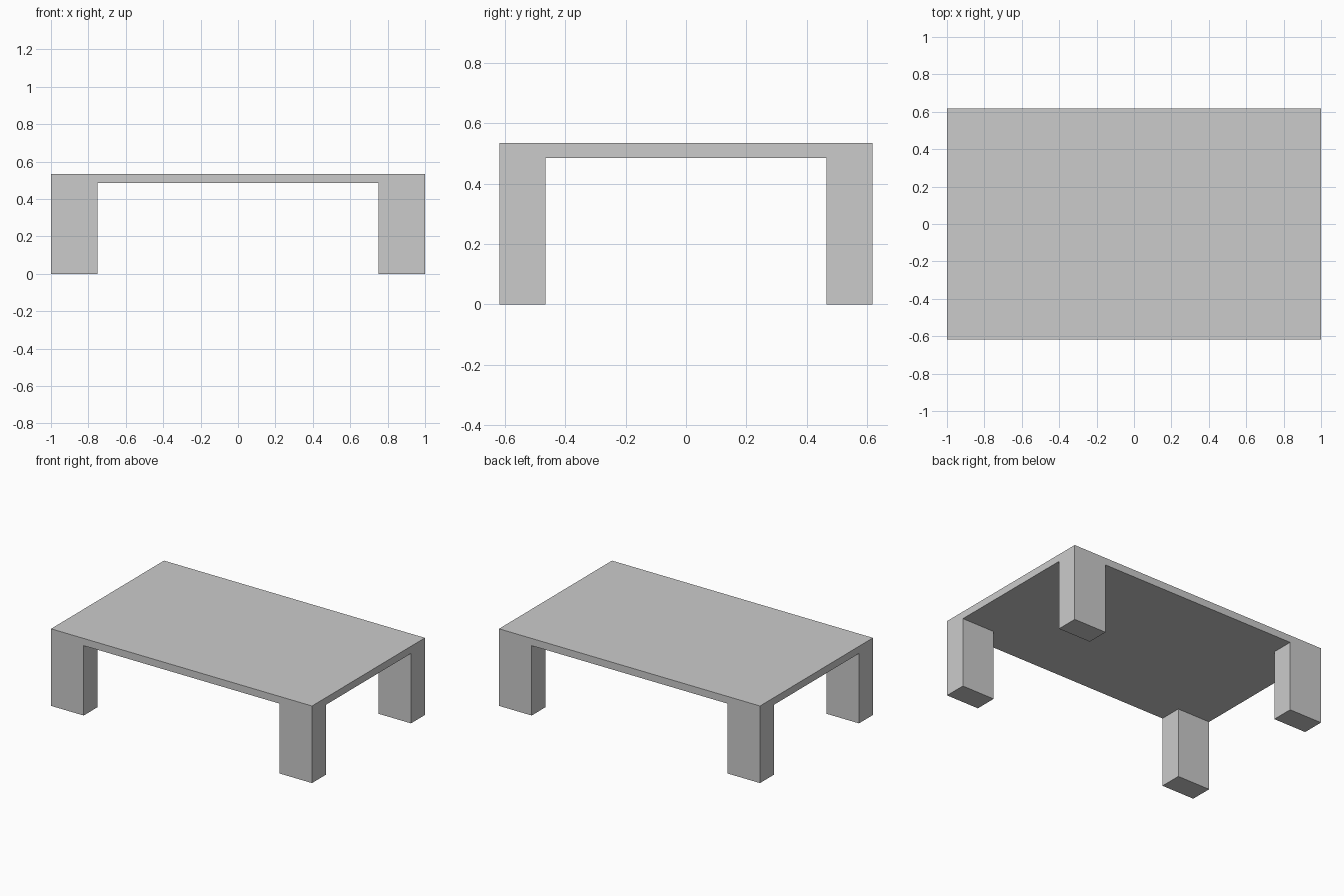
import bpy
import bmesh
from mathutils import Matrix, Vector

if "Cube" in bpy.data.objects:
    bpy.data.objects.remove(bpy.data.objects["Cube"])

HALF_X, HALF_Y, HEIGHT = 1.0, 0.618, 0.534   # overall half width, half depth, height
LEG_X, LEG_Y = 0.25, 0.153                   # leg cross-section
UNDERSIDE = 0.484                            # bottom of the tabletop


def box(name, lo, hi):
    """Box object spanning two opposite corners."""
    lo, hi = Vector(lo), Vector(hi)
    bm = bmesh.new()
    bmesh.ops.create_cube(
        bm, size=1,
        matrix=Matrix.Translation((lo + hi) / 2) @ Matrix.Diagonal((*(hi - lo), 1)))
    mesh = bpy.data.meshes.new(name)
    bm.to_mesh(mesh)
    bm.free()
    obj = bpy.data.objects.new(name, mesh)
    bpy.context.collection.objects.link(obj)
    return obj


# Thin rectangular slab
box("tabletop", (-HALF_X, -HALF_Y, UNDERSIDE), (HALF_X, HALF_Y, HEIGHT))

# One corner leg, flush with the slab edges, mirrored to all four corners
legs = box("legs", (HALF_X - LEG_X, HALF_Y - LEG_Y, 0), (HALF_X, HALF_Y, UNDERSIDE))
mirror = legs.modifiers.new("four_corners", 'MIRROR')
mirror.use_axis = (True, True, False)
